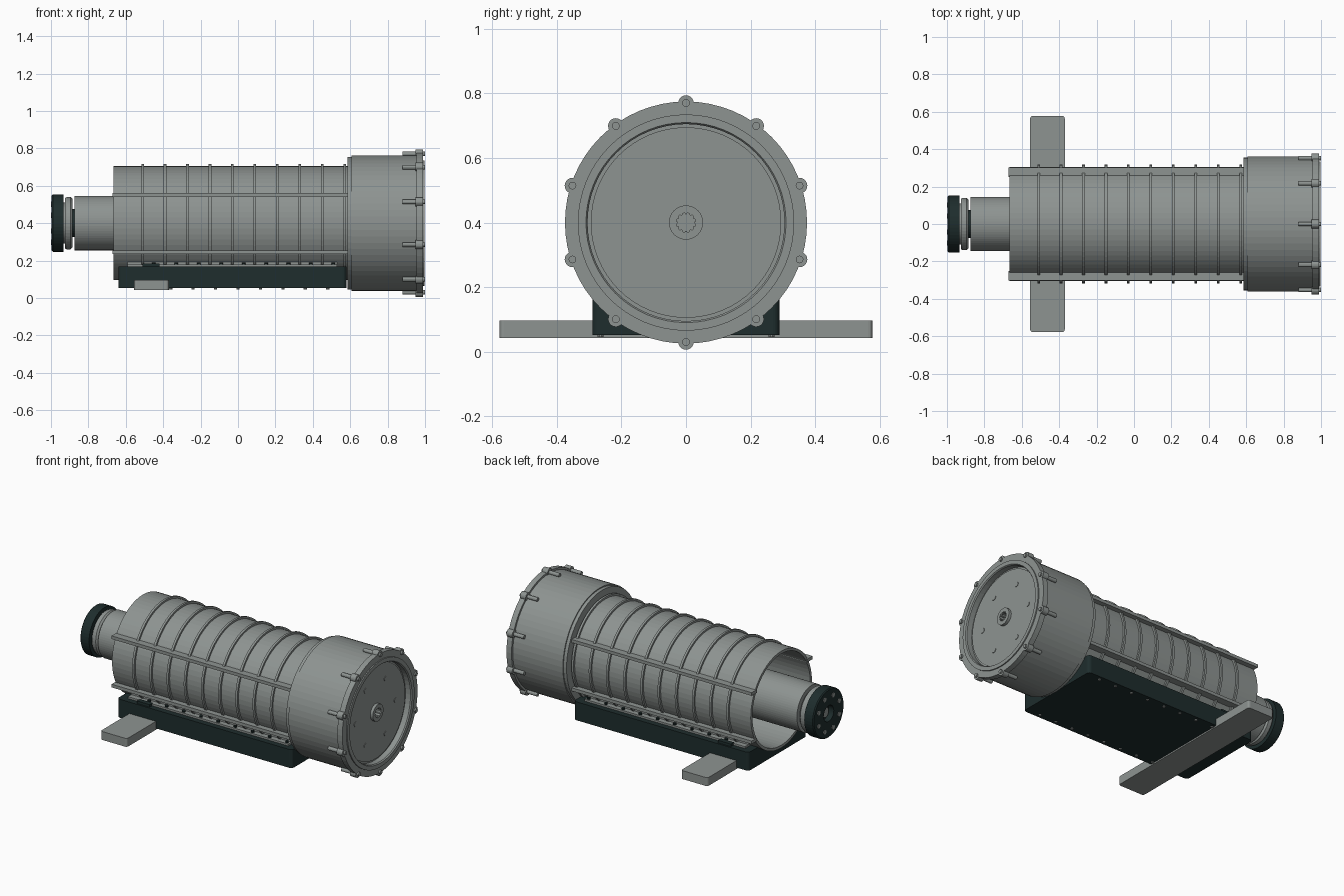
import bpy, bmesh
from math import sin, cos, pi, radians
from mathutils import Matrix, Vector

cube = bpy.data.objects.get("Cube")
if cube:
    bpy.data.objects.remove(cube, do_unlink=True)

AXIS_Z = 0.40


def material(name, rgb):
    m = bpy.data.materials.new(name)
    m.use_nodes = True
    m.diffuse_color = (*rgb, 1)
    m.node_tree.nodes["Principled BSDF"].inputs["Base Color"].default_value = (*rgb, 1)
    return m


GREY = material("grey metal", (0.27, 0.295, 0.285))
DARK = material("dark green steel", (0.013, 0.026, 0.026))


def finish(name, bm, mat, smooth=False):
    bmesh.ops.recalc_face_normals(bm, faces=bm.faces)
    mesh = bpy.data.meshes.new(name)
    bm.to_mesh(mesh)
    bm.free()
    ob = bpy.data.objects.new(name, mesh)
    bpy.context.collection.objects.link(ob)
    mesh.materials.append(mat)
    return ob


def lathe(name, profile, mat, y=0, z=AXIS_Z, sides=64, closed=False):
    """Revolve (x, radius) points around a line parallel to x."""
    bm = bmesh.new()
    verts = [bm.verts.new((x, 0, r)) for x, r in profile]
    pairs = list(zip(verts, verts[1:]))
    if closed:
        pairs.append((verts[-1], verts[0]))
    edges = [bm.edges.new(p) for p in pairs]
    bmesh.ops.spin(bm, geom=verts + edges, axis=(1, 0, 0), cent=(0, 0, 0),
                   angle=2 * pi, steps=sides, use_duplicate=False)
    bmesh.ops.remove_doubles(bm, verts=bm.verts, dist=1e-5)
    bmesh.ops.translate(bm, verts=bm.verts, vec=(0, y, z))
    return finish(name, bm, mat)


def rod(name, x0, x1, r, mat, y=0, z=AXIS_Z, sides=16):
    return lathe(name, [(x0, 0), (x0, r), (x1, r), (x1, 0)], mat, y, z, sides)


def tube(name, x0, x1, r0, r1, mat, sides=64):
    return lathe(name, [(x0, r0), (x0, r1), (x1, r1), (x1, r0)], mat, sides=sides, closed=True)


def box(name, xs, ys, zs, mat, bevel=0):
    bm = bmesh.new()
    size = [b - a for a, b in (xs, ys, zs)]
    mid = [(a + b) / 2 for a, b in (xs, ys, zs)]
    bmesh.ops.create_cube(bm, size=1, matrix=Matrix.Translation(mid) @ Matrix.Diagonal((*size, 1)))
    if bevel:  # round the upright corners
        upright = [e for e in bm.edges if abs(e.verts[0].co.z - e.verts[1].co.z) > 0.01]
        bmesh.ops.bevel(bm, geom=upright, offset=bevel, segments=4, affect='EDGES', profile=0.5)
    return finish(name, bm, mat)


def peg(name, x, y, z0, z1, r, mat):
    """Short upright cylinder."""
    bm = bmesh.new()
    bmesh.ops.create_cone(bm, cap_ends=True, segments=10, radius1=r, radius2=r, depth=z1 - z0,
                          matrix=Matrix.Translation((x, y, (z0 + z1) / 2)))
    return finish(name, bm, mat)


def ring_points(count, radius, start=0):
    for i in range(count):
        a = start + 2 * pi * i / count
        yield radius * sin(a), AXIS_Z + radius * cos(a)


# Hollow main shell with hoops and lengthwise rails
tube("body_shell", -0.665, 0.60, 0.288, 0.305, GREY)
rib_xs = [-0.51 + 0.12 * i for i in range(10)]
for i, x in enumerate(rib_xs):
    tube(f"hoop_{i}", x - 0.007, x + 0.007, 0.30, 0.317, GREY)
for side in (-1, 1):
    for z in (0.55, 0.245):
        ys = sorted((side * 0.25, side * 0.303))
        box("side_rail", (-0.67, 0.585), ys, (z - 0.01, z + 0.01), GREY)

# Large drum with flange, lip and recessed end face
tube("drum_back_ring", 0.585, 0.608, 0.28, 0.355, GREY)
lathe("drum", [(0.606, 0), (0.606, 0.362), (0.955, 0.362), (0.955, 0.375), (0.99, 0.375),
               (0.99, 0.335), (0.997, 0.335), (0.997, 0.31), (0.99, 0.305), (0.955, 0.305),
               (0.955, 0.295), (0.96, 0.295), (0.96, 0.03), (0.90, 0.03), (0.90, 0)], GREY)

# Flange bolts
for y, z in ring_points(10, 0.37):
    rod("flange_bolt_boss", 0.95, 0.99, 0.024, GREY, y, z, 20)
    rod("flange_bolt", 0.88, 1.0, 0.012, GREY, y, z, 12)

# Splined hub and screws on the end face
tube("hub_ring", 0.955, 0.978, 0.03, 0.053, GREY, 32)
for y, z in ring_points(12, 0.029):
    rod("hub_tooth", 0.90, 0.977, 0.004, GREY, y, z, 6)
for y, z in ring_points(6, 0.2, pi / 6):
    rod("face_screw", 0.955, 0.963, 0.016, GREY, y, z, 10)

# Neck, collar and coupling at the shaft end
rod("neck", -0.875, 0.60, 0.145, GREY, sides=64)
rod("neck_spacer", -0.888, -0.87, 0.075, DARK, sides=32)
lathe("collar", [(-0.935, 0), (-0.935, 0.11), (-0.925, 0.11), (-0.925, 0.135), (-0.915, 0.14),
                 (-0.895, 0.14), (-0.885, 0.13), (-0.885, 0)], GREY, sides=48)
lathe("coupling_disc", [(-0.932, 0), (-0.932, 0.153), (-0.99, 0.153), (-0.996, 0.147),
                        (-0.996, 0.05), (-0.96, 0.05), (-0.96, 0)], DARK, sides=48)
rod("coupling_core", -0.975, -0.93, 0.03, GREY, sides=24)
for y, z in ring_points(8, 0.11, pi / 8):
    rod("coupling_bolt", -1.0, -0.98, 0.014, GREY, y, z, 12)

# Base box, hollowed to cradle the shell
base = box("base_box", (-0.64, 0.58), (-0.29, 0.29), (0.052, 0.168), DARK, 0.02)
cutter = rod("cradle_cutter", -0.8, 0.8, 0.297, DARK, sides=64)
cutter.hide_render = True
cutter.hide_viewport = True
cut = base.modifiers.new("cradle", 'BOOLEAN')
cut.object = cutter
cut.operation = 'DIFFERENCE'
cut.solver = 'EXACT'

# Clamp strips, their bolts and the screws under the base
for side in (-1, 1):
    ys = sorted((side * 0.19, side * 0.255))
    box("clamp_strip", (-0.59, 0.53), ys, (0.16, 0.18), GREY)
    box("clamp_upright", (-0.59, 0.53), sorted((side * 0.20, side * 0.222)), (0.17, 0.197), GREY)
    box("latch_plate", (-0.51, -0.42), sorted((side * 0.25, side * 0.28)), (0.16, 0.184), DARK)
    for x in rib_xs[:-1]:
        peg("clamp_bolt", x + 0.06, side * 0.24, 0.17, 0.19, 0.01, DARK)
        peg("base_screw", x + 0.03, side * 0.265, 0.046, 0.06, 0.009, GREY)

# Cross foot
box("cross_foot", (-0.555, -0.37), (-0.578, 0.578), (0.043, 0.096), GREY, 0.014)
